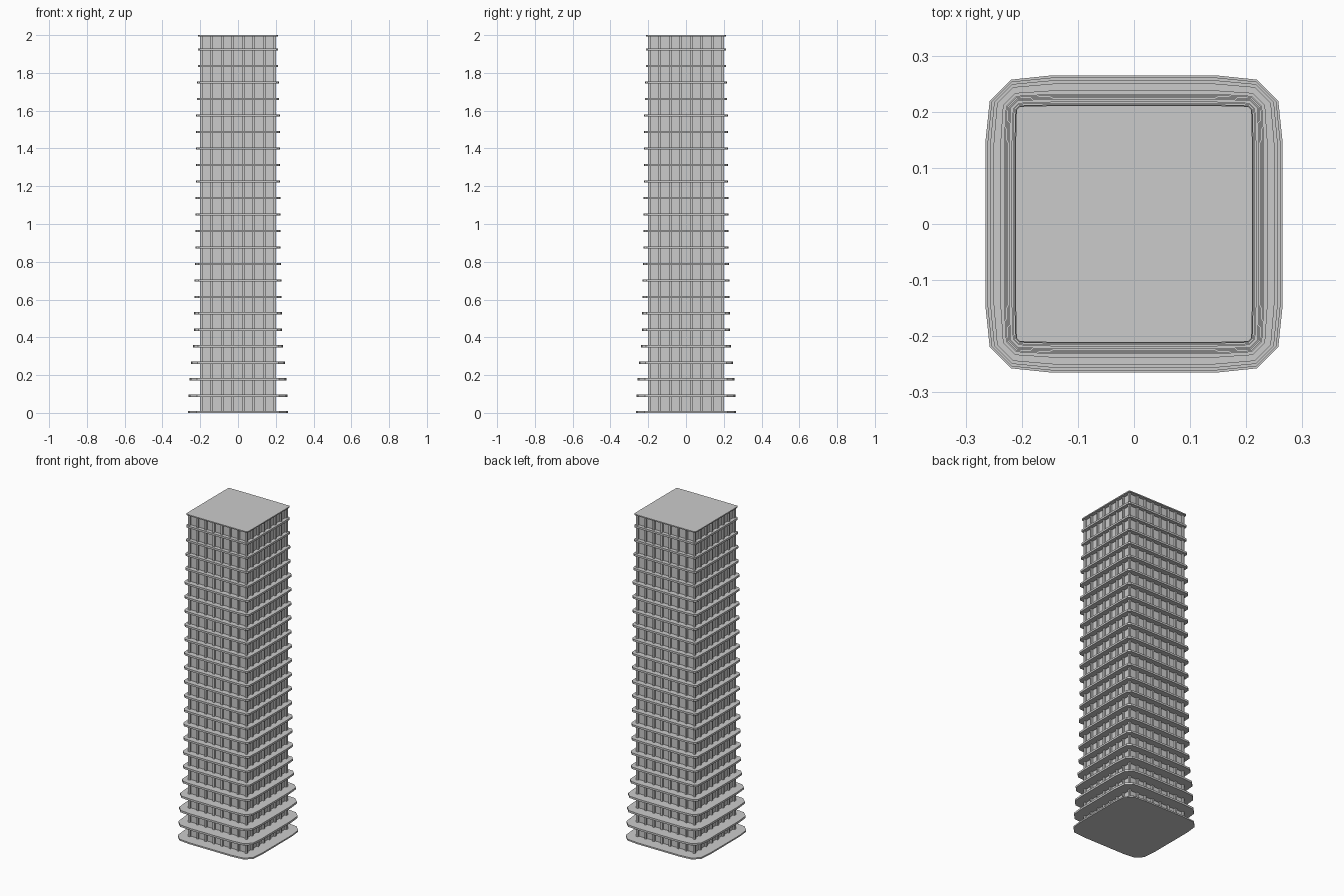
import bpy, bmesh

if "Cube" in bpy.data.objects:
    bpy.data.objects.remove(bpy.data.objects["Cube"])

FLOORS = 24
STEP = 0.0873
THICK = 0.012
WALL = 0.189     # recessed glass line
FACE = 0.2       # outer face of the mullions
BAYS = 7
# half width of each floor slab, wide at the bottom and narrow at the top
SIZES = ([0.265, 0.261, 0.256, 0.25, 0.238] + [0.232] * 2 + [0.23] * 2
         + [0.227] + [0.225] * 4 + [0.223] * 5 + [0.218, 0.216, 0.213, 0.212, 0.211])
SIZES = SIZES[:FLOORS - 1] + [0.211]


def finish(bm, name):
    bmesh.ops.recalc_face_normals(bm, faces=bm.faces[:])
    mesh = bpy.data.meshes.new(name)
    bm.to_mesh(mesh)
    bm.free()
    obj = bpy.data.objects.new(name, mesh)
    bpy.context.collection.objects.link(obj)
    return obj


def add_box(bm, x0, x1, y0, y1, z0, z1):
    verts = bmesh.ops.create_cube(bm, size=1)["verts"]
    for v in verts:
        v.co = (x1 if v.co.x > 0 else x0,
                y1 if v.co.y > 0 else y0,
                z1 if v.co.z > 0 else z0)


def outline(h):
    # rounded square: one quarter of the outline, turned four times
    d = h - FACE
    c, e = FACE + 0.3 * d, FACE + 0.88 * d
    pts = [(h, -0.145), (h, 0.145), (e, c), (c, e)]
    result = []
    for k in range(4):
        result += pts[0:]
        pts = [(-y, x) for x, y in pts]
    return result


def add_slab(bm, h, z0, z1):
    pts = outline(h)
    low = [bm.verts.new((x, y, z0)) for x, y in pts]
    high = [bm.verts.new((x, y, z1)) for x, y in pts]
    bm.faces.new(low[::-1])
    bm.faces.new(high)
    n = len(pts)
    for i in range(n):
        j = (i + 1) % n
        bm.faces.new((low[i], low[j], high[j], high[i]))


# Floor slabs
bm = bmesh.new()
spans = []
for i, h in enumerate(SIZES):
    mid = 0.003 + i * STEP
    z0, z1 = max(0, mid - THICK / 2), min(2, mid + THICK / 2)
    if i == FLOORS - 1:
        z0, z1 = 1.993, 2.0
    spans.append((z0, z1))
    add_slab(bm, h, z0, z1)
finish(bm, "floor_slabs")

# Recessed glass walls, one storey between each pair of slabs
bm = bmesh.new()
for (a, low), (high, b) in zip(spans, spans[1:]):
    add_box(bm, -WALL, WALL, -WALL, WALL, low, high)
finish(bm, "glass_walls")

# Mullions and corner posts
bm = bmesh.new()
W = 0.012
pitch = (2 * FACE - W) / BAYS
for (a, low), (high, b) in zip(spans, spans[1:]):
    for s in (-1, 1):
        y0, y1 = sorted((s * WALL, s * FACE))
        for k in range(1, BAYS):
            c = -FACE + W / 2 + k * pitch
            add_box(bm, c - W / 2, c + W / 2, y0, y1, low, high)
            add_box(bm, y0, y1, c - W / 2, c + W / 2, low, high)
        for t in (-1, 1):
            x0, x1 = sorted((t * (FACE - W), t * FACE))
            p0, p1 = sorted((s * (FACE - W), s * FACE))
            add_box(bm, x0, x1, p0, p1, low, high)
finish(bm, "mullions")
